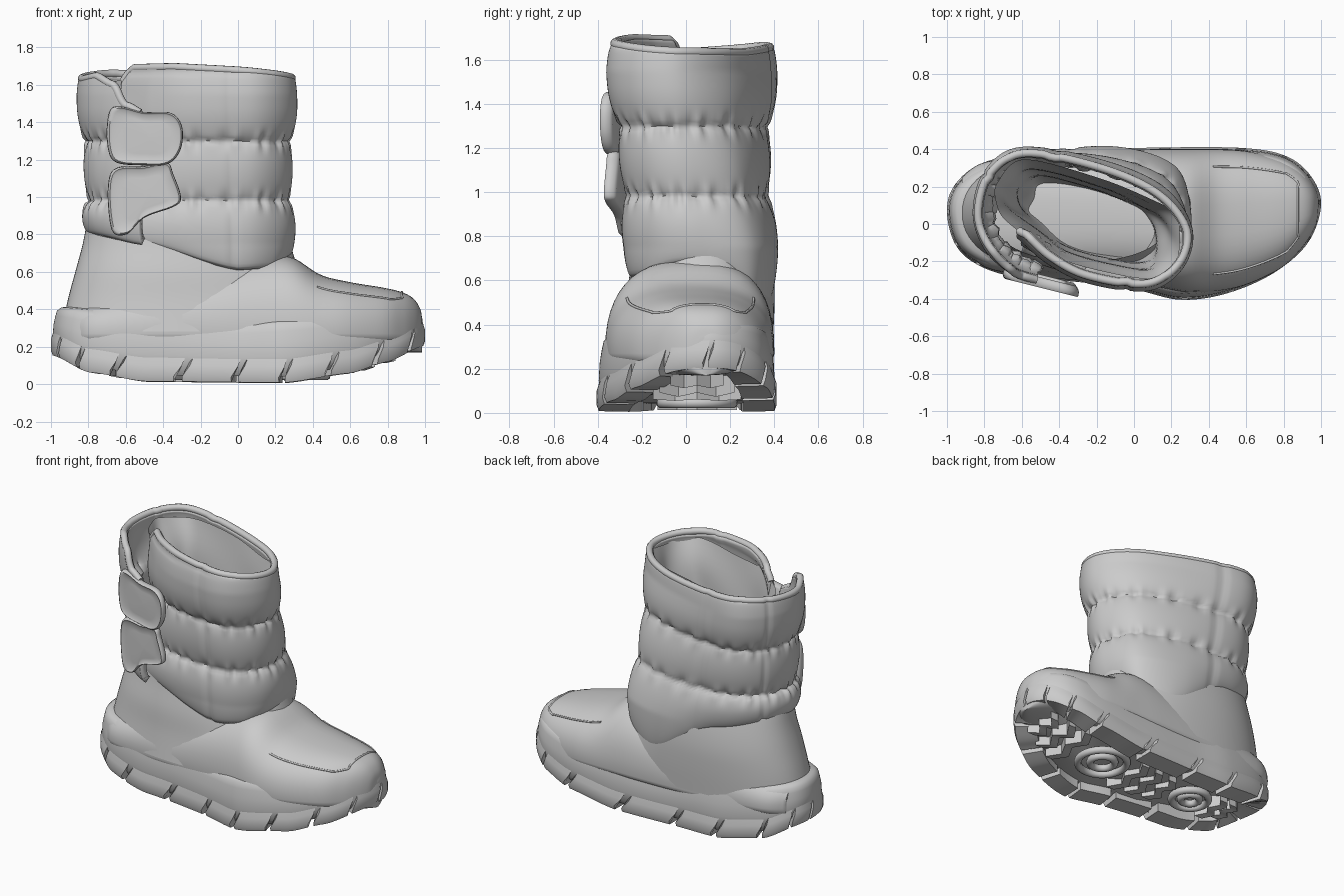
import bpy, bmesh, math
from math import sin, cos, pi, exp

if "Cube" in bpy.data.objects:
    bpy.data.objects.remove(bpy.data.objects["Cube"])


def spline(pts, n, closed=False):
    """Catmull-Rom through points of any dimension."""
    m, out = len(pts), []
    segs = m if closed else m - 1
    for k in range(n):
        t = k * segs / (n if closed else n - 1)
        i = min(int(t), segs - 1)
        f = t - i
        g = (lambda j: pts[j % m]) if closed else (lambda j: pts[max(0, min(m - 1, j))])
        out.append(tuple(
            0.5 * (2 * b + (c - a) * f + (2 * a - 5 * b + 4 * c - d) * f * f + (3 * b - a - 3 * c + d) * f ** 3)
            for a, b, c, d in zip(g(i - 1), g(i), g(i + 1), g(i + 2))))
    return out


def interp(table, x):
    for (a, u), (b, v) in zip(table, table[1:]):
        if x <= b:
            f = max(0, (x - a) / (b - a))
            f = f * f * (3 - 2 * f) * 0.5 + f * 0.5
            return u + (v - u) * f
    return table[-1][1]


def offset(path, d, closed=True):
    """Move a counter-clockwise plan path outward by d (number or list)."""
    n, out = len(path), []
    for i, p in enumerate(path):
        a = path[(i - 1) % n] if closed else path[max(i - 1, 0)]
        b = path[(i + 1) % n] if closed else path[min(i + 1, n - 1)]
        tx, ty = b[0] - a[0], b[1] - a[1]
        l = math.hypot(tx, ty) or 1
        k = d[i] if isinstance(d, list) else d
        out.append((p[0] + ty / l * k, p[1] - tx / l * k))
    return out


def loft(name, rows, ring=True, cap=(True, True), angle=50):
    bm = bmesh.new()
    vs = [[bm.verts.new(p) for p in r] for r in rows]
    n = len(rows[0])
    for a, b in zip(vs, vs[1:]):
        for i in range(n if ring else n - 1):
            j = (i + 1) % n
            bm.faces.new((a[i], a[j], b[j], b[i]))
    if ring and cap[0]:
        bm.faces.new(vs[0][::-1])
    if ring and cap[1]:
        bm.faces.new(vs[-1])
    if ring and cap == (True, True):
        bmesh.ops.recalc_face_normals(bm, faces=bm.faces)
    me = bpy.data.meshes.new(name)
    bm.to_mesh(me)
    bm.free()
    ob = bpy.data.objects.new(name, me)
    bpy.context.collection.objects.link(ob)
    bpy.ops.object.select_all(action='DESELECT')
    ob.select_set(True)
    bpy.context.view_layer.objects.active = ob
    bpy.ops.object.shade_smooth_by_angle(angle=math.radians(angle))
    return ob


def tube(name, pts, r, closed=False):
    cu = bpy.data.curves.new(name, 'CURVE')
    cu.dimensions = '3D'
    cu.bevel_depth, cu.bevel_resolution, cu.use_fill_caps = r, 3, True
    s = cu.splines.new('POLY')
    s.points.add(len(pts) - 1)
    for q, p in zip(s.points, pts):
        q.co = (*p, 1)
    s.use_cyclic_u = closed
    ob = bpy.data.objects.new(name, cu)
    bpy.context.collection.objects.link(ob)


# Sole body
ZB = [(-1, .15), (-.8, .06), (-.5, .012), (.25, .005), (.6, .055), (.8, .115), (1, .2)]
ZT = [(-1, .41), (-.5, .37), (0, .33), (.5, .36), (1, .42)]
outline = spline([(-1, .08), (-.96, -.1), (-.85, -.21), (-.65, -.28), (-.3, -.31), (0, -.35), (.25, -.405),
                  (.5, -.37), (.75, -.26), (.93, -.1), (1, .1), (.95, .25), (.82, .36), (.6, .405), (.2, .41),
                  (-.2, .40), (-.5, .395), (-.8, .33), (-.95, .22)], 285, True)
rows = []
for v, d in [(0, -.05), (.12, -.022), (.35, -.01), (.6, -.014), (.8, -.024), (.92, -.032), (1, -.055), (1.02, -.1)]:
    row = []
    for (x0, _), (x, y) in zip(outline, offset(outline, d)):
        zb = interp(ZB, x0) + .035
        row.append((x, y, zb + (interp(ZT, x0) - zb) * v))
    rows.append(row)
loft("sole_body", rows)

# Perimeter tread lugs with slanted notches, fading into the sole wall
edge, lip, fade, inner = (offset(outline, d) for d in (0, -.01, -.035, -.15))
for k in range(19):
    rings = []
    for i in range(k * 15, k * 15 + 14):
        m, t = (i + 2) % 285, (i + 4) % 285
        i %= 285
        z, zm, zt = (interp(ZB, outline[a][0]) for a in (i, m, t))
        rings.append([(*fade[t], zt + .2), (*edge[m], zm + .09), (*edge[i], z + .03), (*lip[i], z + .003),
                      (*inner[i], z), (*inner[i], z + .08)])
    loft(f"edge_lug_{k}", rings, angle=35)

# Zigzag centre treads
for k, (x0, w) in enumerate([(-.76, .1), (-.66, .13), (-.22, .14), (-.09, .16), (.04, .18), (.54, .2), (.65, .17), (.76, .12)]):
    rings = []
    for j in range(13):
        y = .05 + w * (j / 6 - 1)
        x = x0 + .035 * abs((j % 6) - 3) / 3 * 1.5
        z = interp(ZB, x) + .006
        rings.append([(x - .03, y, z), (x + .03, y, z), (x + .03, y, z + .09), (x - .03, y, z + .09)])
    loft(f"zigzag_tread_{k}", rings, angle=30)

# Round tread rings under heel and ball
for name, cx, r in [("heel_ring", -.43, .12), ("ball_ring", .31, .16)]:
    for s in (1, .5):
        tube(f"{name}_{s}", [(cx + r * s * cos(a * pi / 16), .05 + r * s * sin(a * pi / 16), .045)
                             for a in range(32)], .025, True)

# Foot upper, lofted heel to toe: x, ymin, ymax, top
FOOT = [(-.92, -.08, .25, .40), (-.8, -.23, .33, .44), (-.5, -.28, .37, .52), (-.2, -.3, .39, .6),
        (.1, -.335, .40, .68), (.28, -.365, .40, .68), (.44, -.36, .40, .585), (.6, -.325, .39, .545),
        (.78, -.24, .35, .515), (.88, -.15, .30, .49), (.94, -.07, .24, .455), (.975, .0, .18, .40),
        (.985, .05, .13, .34)]
stations = spline(FOOT, 60)


def section(s, a):
    x, y0, y1, top = s
    c, q = cos(a), sin(a)
    return (x, (y0 + y1) / 2 + (y1 - y0) / 2 * math.copysign(abs(c) ** .75, c),
            .27 + (top - .27) * abs(q) ** .8 if q >= 0 else .27 + .1 * q)


loft("foot_upper", [[section(s, 2 * pi * i / 48) for i in range(48)] for s in stations])

# Toe cap seam
near = [s for s in stations if .4 < s[0] < .84]
mid = [s for s in stations if s[0] < .88][-1]
seam = [section(s, .26 * pi) for s in near] + [section(mid, pi * (.31 + .38 * i / 10)) for i in range(11)]
seam += [section(s, .74 * pi) for s in near[::-1]]
tube("toe_cap_seam", spline(seam, 90), .006)

# Ankle and heel counter: z, xmin, xmax, ymin, ymax
rows = []
for z, x0, x1, y0, y1 in spline([(.28, -.945, .5, -.3, .39), (.45, -.91, .42, -.275, .40), (.6, -.87, .33, -.26, .40),
                                 (.75, -.83, .28, -.23, .38), (.9, -.80, .24, -.21, .34), (1, -.76, .2, -.2, .3)], 24):
    row = []
    for i in range(72):
        c, s = cos(i * pi / 36), sin(i * pi / 36)
        row.append(((x0 + x1) / 2 + (x1 - x0) / 2 * math.copysign(abs(c) ** .9, c),
                    (y0 + y1) / 2 + (y1 - y0) / 2 * math.copysign(abs(s) ** .9, s), z))
    rows.append(row)
loft("ankle", rows, cap=(False, False))

# Quilted wrap shaft: a spiral sheet that overlaps on the strap side
N = 200
LOW = spline([(-.6, -.19), (-.42, -.245), (-.2, -.28), (.08, -.27), (.26, -.13), (.305, .07), (.22, .31), (-.1, .415),
              (-.5, .38), (-.73, .26), (-.825, .07), (-.78, -.11), (-.66, -.225), (-.53, -.29)], N)
TOP = spline([(-.63, -.06), (-.47, -.21), (-.25, -.32), (.08, -.36), (.27, -.23), (.31, -.02), (.14, .19), (-.2, .34),
              (-.6, .415), (-.8, .29), (-.865, .06), (-.80, -.14), (-.66, -.27), (-.53, -.32)], N)
RIM = [(0, 1.62), (.03, 1.69), (.12, 1.695), (.38, 1.635), (.5, 1.63), (.64, 1.66), (.8, 1.63), (.86, 1.645),
       (.91, 1.60), (.95, 1.49), (1, 1.45)]
HEM = [(-.82, .80), (-.5, .74), (0, .61), (.2, .62), (.31, .68)]


def puff(z, bottom, s):
    bands = [bottom, .98, 1.30, 1.66]
    for k, (a, b) in enumerate(zip(bands, bands[1:])):
        if z <= b or k == 2:
            t = min(1, max(0, (z - a) / (b - a)))
            d = -.055 * (1 - sin(pi * t) ** .5) - (.02 if k == 1 else 0) * sin(pi * t) ** .5
            if k == 2 and t > .5:
                d *= .45
            if k == 0 and t < .5:
                d *= .7
            break
    near = sum(exp(-((z - c) / .045) ** 2) for c in (.98, 1.30))
    d += near * .008 * (sin(s * 190) + .6 * sin(s * 311 + 1))
    return d - .01 * sum(exp(-((s - c) / .005) ** 2) for c in (.2, .58, .7))


rows = []
for j in range(66):
    v, row, ds = j / 65, [], []
    for i in range(N):
        s = i / (N - 1)
        x, y = LOW[i]
        bottom = interp(HEM, x) - .13 * min(1, max(0, y / .3)) * exp(-((x - .02) / .28) ** 2)
        z = bottom + (interp(RIM, s) - bottom) * v
        f = min(1, max(0, (z - .75) / .8))
        row.append((x + (TOP[i][0] - x) * f, y + (TOP[i][1] - y) * f, z))
        ds.append(puff(z, bottom, s))
    rows.append([(*p, q[2]) for p, q in zip(offset(row, ds, False), row)])
shaft = loft("quilted_shaft", rows, ring=False, angle=60)
mod = shaft.modifiers.new("thickness", 'SOLIDIFY')
mod.thickness, mod.offset = .045, -1

# Rim piping
rim = [(*p, q[2]) for p, q in zip(offset(rows[-1], -.018, False), rows[-1])]
tube("rim_piping", rim, .022)

# Inner lining with rumpled footbed
lin = spline([(-.6, 0), (-.4, -.15), (-.15, -.22), (.1, -.24), (.18, -.1), (.17, .03), (.05, .12), (-.2, .22),
              (-.55, .3), (-.66, .2), (-.68, .1)], 90, True)
rows = []
for z, k in spline([(1.62, 1.15), (1.45, 1.02), (1.2, .93), (.9, .85), (.6, .78), (.48, .65), (.46, .3), (.46, .03)], 36):
    rows.append([(-.25 + (x + .25) * (k + .02 * sin(i * .42 + z * 9)), .03 + (y - .03) * (k + .02 * sin(i * .28 - z * 14)),
                  z + .01 * sin(i * .35)) for i, (x, y) in enumerate(lin)])
loft("lining", rows, cap=(False, True), angle=80)

# Padded closing straps
STRAPS = {"upper_strap": (0, [(-.68, 1.47), (-.5, 1.455), (-.36, 1.45), (-.30, 1.38), (-.305, 1.26), (-.37, 1.18),
                              (-.5, 1.17), (-.68, 1.21)]),
          "lower_strap": (.015, [(-.68, 1.13), (-.5, 1.165), (-.38, 1.185), (-.345, 1.12), (-.305, 1.0), (-.34, .95),
                                 (-.5, .89), (-.6, .80), (-.68, .84)])}
for name, (shift, pts) in STRAPS.items():
    ring = spline(pts, 72, True)
    cx, cz = sum(p[0] for p in ring) / 72, sum(p[1] for p in ring) / 72
    rows = []
    for k, h in [(.1, -.01), (.9, -.01), (.97, 0), (1, .018), (.985, .038), (.94, .046), (.88, .038), (.6, .04), (.1, .042)]:
        row = []
        for x, z in ring:
            x, z = cx + (x - cx) * k, cz + (z - cz) * k
            row.append((x, -.25 - .25 * (x + .68) + shift - h, z))
        rows.append(row)
    loft(name, rows, angle=60)
